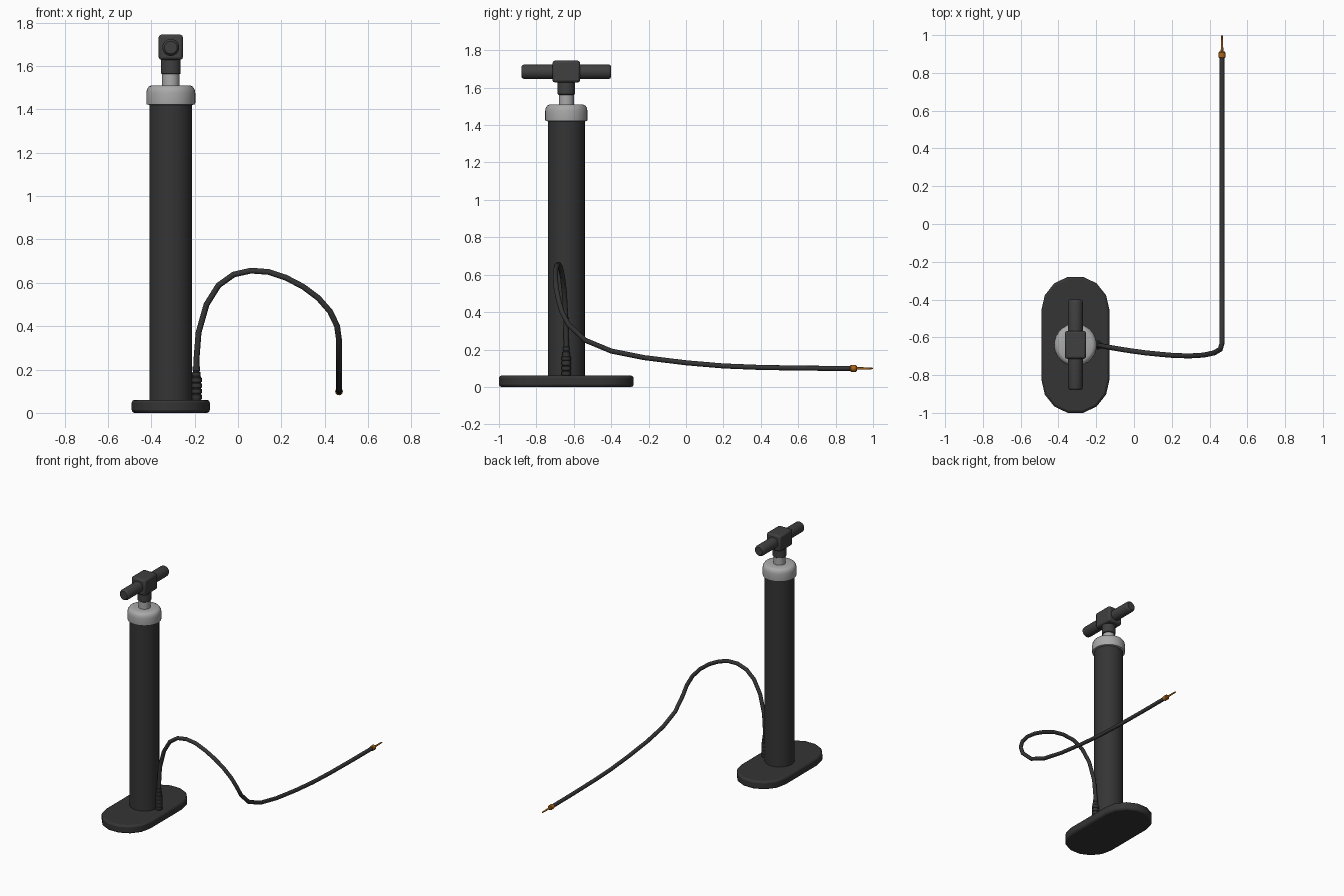
import bpy, bmesh, math
from mathutils import Vector, Matrix

if "Cube" in bpy.data.objects:
    bpy.data.objects.remove(bpy.data.objects["Cube"])

CX, CY = -0.31, -0.64


def material(name, rgb):
    m = bpy.data.materials.new(name)
    m.diffuse_color = (*rgb, 1)
    m.use_nodes = True
    m.node_tree.nodes["Principled BSDF"].inputs["Base Color"].default_value = m.diffuse_color
    return m


black = material("black_plastic", (0.035, 0.035, 0.035))
soft_black = material("handle_black", (0.05, 0.05, 0.05))
silver = material("silver", (0.4, 0.4, 0.4))
brass = material("brass", (0.4, 0.13, 0.01))


def finish(bm, name, mat, angle=35):
    bmesh.ops.recalc_face_normals(bm, faces=bm.faces)
    me = bpy.data.meshes.new(name)
    bm.to_mesh(me)
    bm.free()
    ob = bpy.data.objects.new(name, me)
    bpy.context.collection.objects.link(ob)
    me.materials.append(mat)
    bpy.ops.object.select_all(action='DESELECT')
    ob.select_set(True)
    bpy.context.view_layer.objects.active = ob
    bpy.ops.object.shade_smooth_by_angle(angle=math.radians(angle))
    return ob


def lathe(name, profile, mat, loc, n=32, along_y=False):
    """Closed turned part from (radius, height) pairs."""
    bm = bmesh.new()
    rings = [[bm.verts.new((r * math.cos(2 * math.pi * i / n),
                            r * math.sin(2 * math.pi * i / n), h))
              for i in range(n)] for r, h in profile]
    for a, b in zip(rings, rings[1:]):
        for i in range(n):
            j = (i + 1) % n
            bm.faces.new((a[i], a[j], b[j], b[i]))
    bm.faces.new(rings[0])
    bm.faces.new(rings[-1])
    if along_y:
        bm.transform(Matrix.Rotation(-math.pi / 2, 4, 'X'))
    bm.transform(Matrix.Translation(loc))
    return finish(bm, name, mat)


def bevel(ob, width, segments=2):
    m = ob.modifiers.new("bevel", 'BEVEL')
    m.width, m.segments, m.limit_method = width, segments, 'ANGLE'
    m.angle_limit = math.radians(50)


# Stadium-shaped foot plate
bm = bmesh.new()
outline = []
for side in (1, -1):
    for k in range(8):
        a = math.pi * k / 7
        outline.append(bm.verts.new((CX + side * 0.18 * math.cos(a),
                                     CY + side * (0.185 + 0.18 * math.sin(a)), 0)))
face = bm.faces.new(outline)
ext = bmesh.ops.extrude_face_region(bm, geom=[face])
bmesh.ops.translate(bm, vec=(0, 0, 0.06),
                    verts=[v for v in ext['geom'] if isinstance(v, bmesh.types.BMVert)])
bevel(finish(bm, "foot_plate", black), 0.013)

# Barrel, cap, piston rod and handle neck
lathe("barrel", [(0.099, 0.05), (0.099, 1.44)], black, (CX, CY, 0))
lathe("barrel_cap", [(0.1, 1.42), (0.112, 1.423), (0.113, 1.43), (0.113, 1.475), (0.11, 1.492),
                     (0.102, 1.504), (0.09, 1.51), (0.05, 1.51)], silver, (CX, CY, 0))
lathe("piston_rod", [(0.04, 1.49), (0.04, 1.58)], silver, (CX, CY, 0), 24)
lathe("handle_neck", [(0.042, 1.562), (0.046, 1.566), (0.046, 1.64)], soft_black, (CX, CY, 0), 24)

# Handle block and two mirrored grips in one turned bar
bm = bmesh.new()
bmesh.ops.create_cube(bm, size=1)
bm.transform(Matrix.Translation((CX, CY, 1.686)) @ Matrix.Diagonal((0.112, 0.148, 0.116, 1)))
bevel(finish(bm, "handle_block", soft_black), 0.012)
half = [(0.039, 0.06), (0.039, 0.225), (0.036, 0.234), (0.029, 0.24)]
lathe("handle_grip", [(r, -h) for r, h in reversed(half)] + half,
      soft_black, (CX, CY, 1.685), 24, along_y=True)

# Ribbed strain-relief boot at the hose outlet
boot = [(0.018, 0.055)]
for k in range(6):
    z = 0.065 + k * 0.026
    r = 0.025 - (0.0015 * k if k > 3 else 0)
    boot += [(r, z), (r, z + 0.018), (r - 0.004, z + 0.020), (r - 0.004, z + 0.024)]
boot.append((0.014, 0.232))
lathe("hose_boot", boot, black, (-0.192, CY, 0), 16)

# Hose arching out of the boot and trailing backwards
path = [(-0.192, -0.64, 0.06), (-0.192, -0.64, 0.24), (-0.182, -0.643, 0.37), (-0.145, -0.65, 0.5),
        (-0.09, -0.66, 0.588), (-0.02, -0.671, 0.638), (0.06, -0.682, 0.656), (0.14, -0.69, 0.65),
        (0.22, -0.697, 0.624), (0.3, -0.698, 0.582), (0.37, -0.694, 0.53), (0.425, -0.682, 0.467),
        (0.457, -0.663, 0.4), (0.466, -0.63, 0.335), (0.466, -0.54, 0.25), (0.466, -0.4, 0.192),
        (0.466, -0.22, 0.156), (0.466, 0, 0.129), (0.466, 0.2, 0.112), (0.466, 0.4, 0.104),
        (0.466, 0.65, 0.1), (0.466, 0.89, 0.099)]
bm = bmesh.new()
pts = [Vector(p) for p in path]
prev, normal = None, Vector((1, 0, 0))
for i, p in enumerate(pts):
    t = (pts[min(i + 1, len(pts) - 1)] - pts[max(i - 1, 0)]).normalized()
    normal = (normal - t * normal.dot(t)).normalized()
    side = t.cross(normal)
    ring = [bm.verts.new(p + 0.0135 * (normal * math.cos(k * math.pi / 6) + side * math.sin(k * math.pi / 6)))
            for k in range(12)]
    if prev:
        for k in range(12):
            j = (k + 1) % 12
            bm.faces.new((prev[k], prev[j], ring[j], ring[k]))
    else:
        bm.faces.new(ring)
    prev = ring
bm.faces.new(prev)
finish(bm, "hose", black, 50)

# Brass connector and inflating needle
lathe("needle", [(0.014, 0.878), (0.018, 0.882), (0.018, 0.908), (0.014, 0.913), (0.007, 0.915),
                 (0.005, 0.99), (0.003, 1.0)], brass, (0.466, 0, 0.099), 12, along_y=True)
